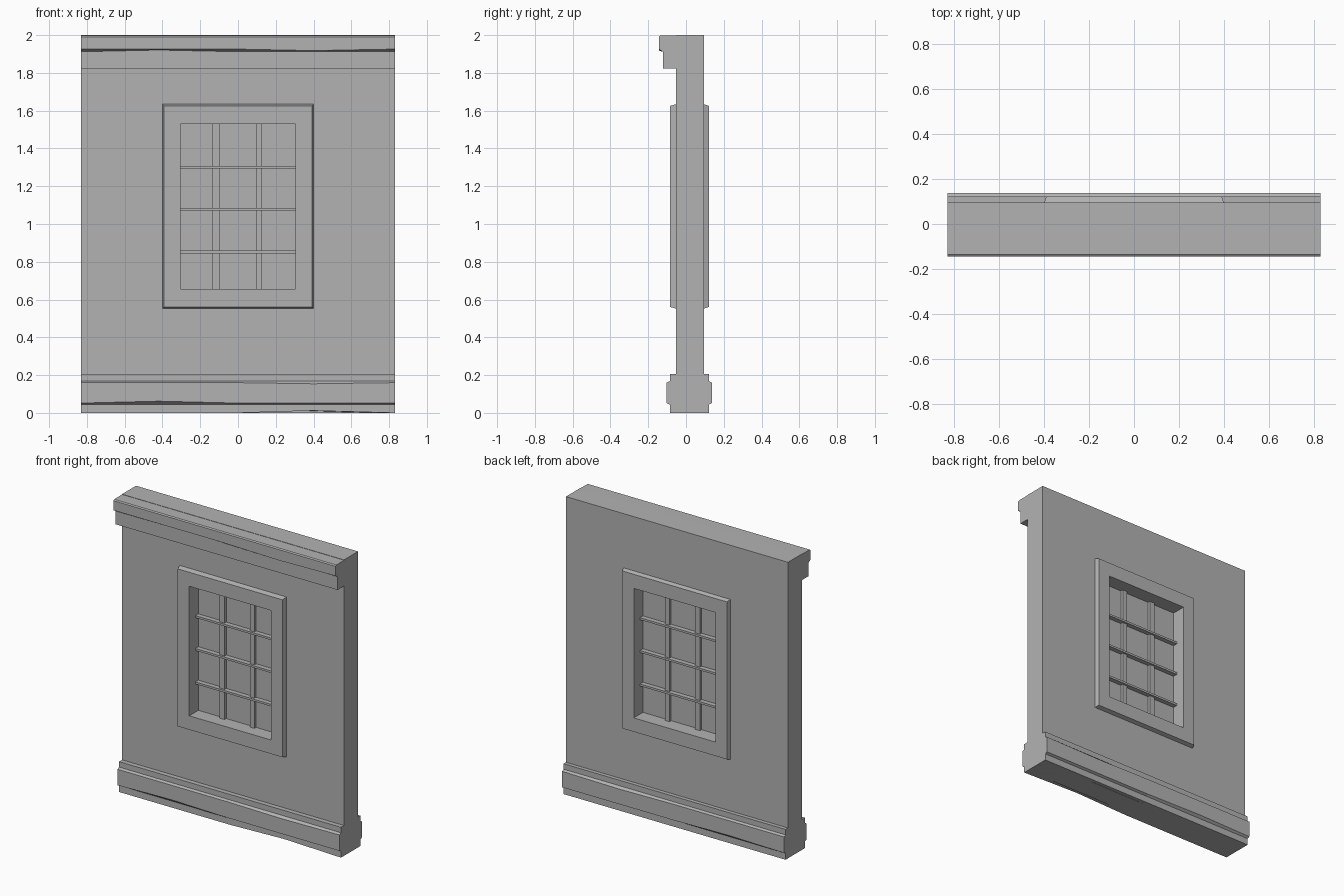
import bpy
import bmesh

if "Cube" in bpy.data.objects:
    bpy.data.objects.remove(bpy.data.objects["Cube"], do_unlink=True)

stone = bpy.data.materials.new("plain grey")
stone.use_nodes = True
GREY = (0.45, 0.45, 0.45, 1)
stone.diffuse_color = GREY
stone.node_tree.nodes["Principled BSDF"].inputs["Base Color"].default_value = GREY

HALF = 0.83                      # half width of the wall
FRONT, BACK = -0.053, 0.096      # wall faces
OPEN = (0.305, 0.655, 1.53)      # opening: half width, bottom, top


def finish(name, bm):
    bmesh.ops.recalc_face_normals(bm, faces=bm.faces)
    mesh = bpy.data.meshes.new(name)
    bm.to_mesh(mesh)
    bm.free()
    mesh.materials.append(stone)
    obj = bpy.data.objects.new(name, mesh)
    bpy.context.collection.objects.link(obj)
    return obj


def skin(name, loops, closed):
    """Join matching vertex loops; close into a ring, or cap both ends."""
    bm = bmesh.new()
    rows = [[bm.verts.new(p) for p in loop] for loop in loops]
    pairs = list(zip(rows, rows[1:]))
    if closed:
        pairs.append((rows[-1], rows[0]))
    else:
        bm.faces.new(rows[0])
        bm.faces.new(rows[-1])
    for a, b in pairs:
        for i in range(len(a)):
            j = (i + 1) % len(a)
            bm.faces.new((a[i], a[j], b[j], b[i]))
    return finish(name, bm)


def rect(half, bottom, top, y):
    return [(-half, y, bottom), (half, y, bottom), (half, y, top), (-half, y, top)]


def box(name, x0, x1, y0, y1, z0, z1):
    corners = [[(x0, y, z0), (x1, y, z0), (x1, y, z1), (x0, y, z1)] for y in (y0, y1)]
    return skin(name, corners, False)


def moulding(name, profile, chips):
    """Extrude a y-z profile across the wall, with small worn spots."""
    loops = []
    for s, x in enumerate((-HALF, -0.42, 0, 0.4, HALF)):
        loops.append([(x, y, z + chips.get((s, i), 0)) for i, (y, z) in enumerate(profile)])
    return skin(name, loops, False)


# Wall with window hole
skin("wall", [rect(HALF, 0, 2, FRONT), rect(*OPEN, FRONT),
              rect(*OPEN, BACK), rect(HALF, 0, 2, BACK)], True)

# Window surround, tapered on its outer edge, standing out on both sides
outer, inner = (0.4, 0.552, 1.634), (0.391, 0.561, 1.625)
skin("window_surround", [rect(*inner, -0.085), rect(*OPEN, -0.085), rect(*OPEN, 0.122),
                         rect(*inner, 0.122), rect(*outer, BACK), rect(*outer, FRONT)], True)

# Pane and glazing bars
PANE = 0.018
half, bottom, top = OPEN
box("window_pane", -half, half, PANE - 0.006, PANE + 0.006, bottom, top)
for side, x0, x1 in (("right", -0.134, -0.096), ("left", 0.094, 0.127)):
    box("vertical_bar_" + side, x0, x1, PANE - 0.024, PANE + 0.024, bottom, top)
for n, z in enumerate((0.852, 1.078, 1.3)):
    box(f"horizontal_bar_{n + 1}", -half, half, PANE - 0.038, PANE + 0.038, z - 0.007, z + 0.007)

# Plinth at the foot, wrapping front and back
moulding("plinth", [(-0.085, 0), (-0.085, 0.044), (-0.102, 0.052), (-0.102, 0.16),
                    (-0.085, 0.168), (-0.085, 0.205), (0.122, 0.205), (0.122, 0.168),
                    (0.138, 0.16), (0.138, 0.052), (0.122, 0.044), (0.122, 0)],
         {(1, 2): 0.01, (3, 0): 0.012, (3, 3): -0.006, (1, 9): 0.008, (3, 8): -0.006})

# Cornice along the top of the front
moulding("cornice", [(FRONT + 0.02, 1.823), (-0.122, 1.823), (-0.122, 1.912),
                     (-0.144, 1.926), (-0.144, 1.991), (-0.136, 1.997), (FRONT + 0.02, 1.998)],
         {(1, 2): 0.009, (3, 3): -0.008})
